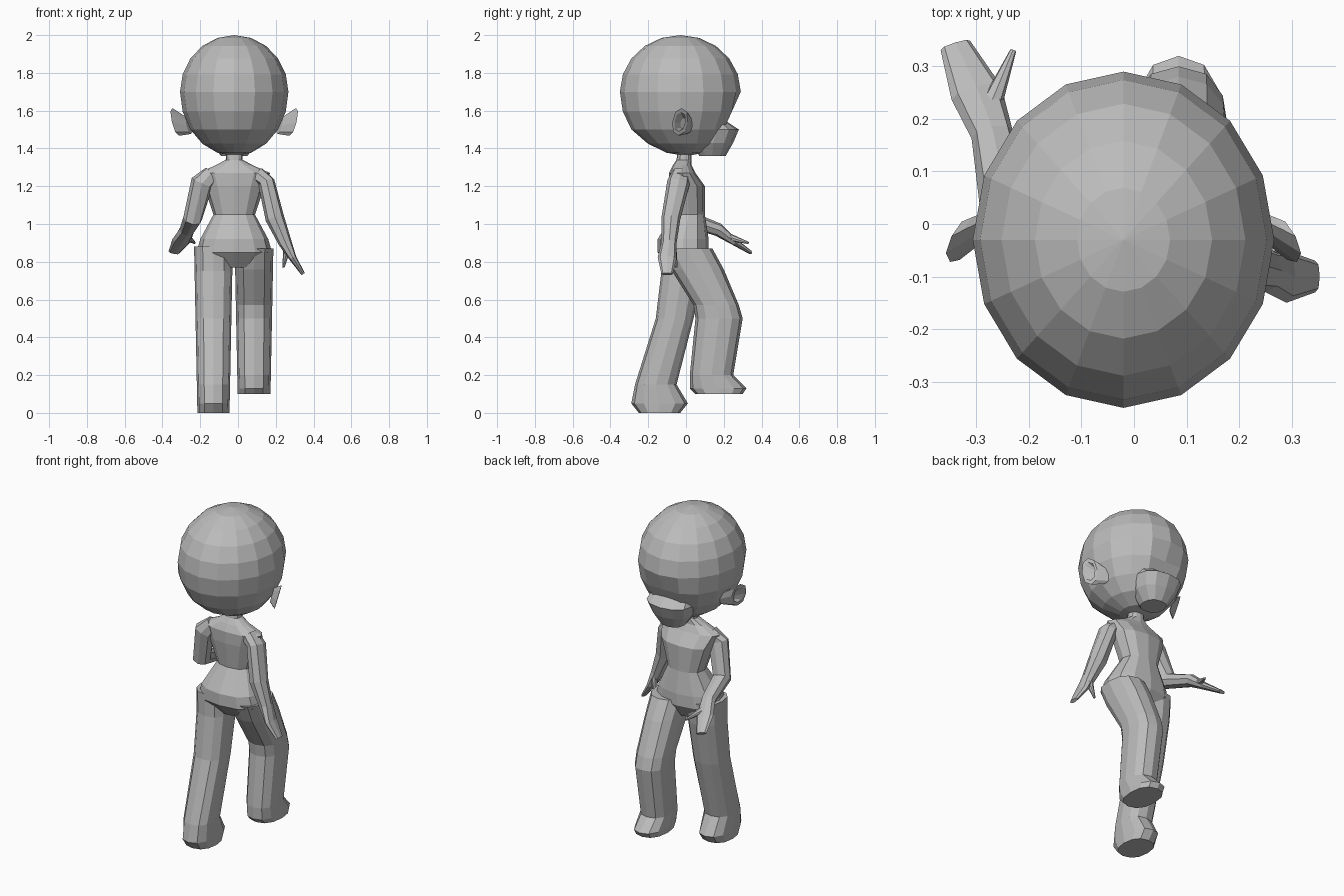
import bpy, bmesh, math
from mathutils import Vector

cube = bpy.data.objects.get("Cube")
if cube:
    bpy.data.objects.remove(cube, do_unlink=True)

CENTRE = -.02  # the body's own middle in x

grey = bpy.data.materials.new("clay_grey")
grey.use_nodes = True
grey.diffuse_color = (.5, .5, .5, 1)
shader = grey.node_tree.nodes["Principled BSDF"]
shader.inputs["Base Color"].default_value = grey.diffuse_color


def finish(name, bm):
    """Turn a bmesh into a flat-shaded grey object."""
    bmesh.ops.recalc_face_normals(bm, faces=bm.faces)
    mesh = bpy.data.meshes.new(name)
    bm.to_mesh(mesh)
    bm.free()
    mesh.materials.append(grey)
    obj = bpy.data.objects.new(name, mesh)
    bpy.context.collection.objects.link(obj)


def skin(name, rings):
    """Join rings of points into a closed surface."""
    bm = bmesh.new()
    loops = [[bm.verts.new(point) for point in ring] for ring in rings]
    count = len(loops[0])
    for lower, upper in zip(loops, loops[1:]):
        for i in range(count):
            j = (i + 1) % count
            bm.faces.new((lower[i], lower[j], upper[j], upper[i]))
    bm.faces.new(loops[0])
    bm.faces.new(loops[-1])
    finish(name, bm)


def rounded(count):
    """Points of a slightly squared unit circle."""
    points = []
    for i in range(count):
        angle = math.tau * i / count
        pair = math.cos(angle), math.sin(angle)
        points.append([math.copysign(abs(v) ** .85, v) for v in pair])
    return points


def stack(name, middle, levels):
    """Level rings, each given as height, half width, back and front."""
    rings = []
    for z, width, back, front in levels:
        y, depth = (back + front) / 2, (front - back) / 2
        rings.append([(middle + u * width, y + v * depth, z) for u, v in rounded(12)])
    skin(name, rings)


def limb(name, path, widths, depths, reference=(1, 0, 0), axis=None):
    """Rings set square to a path, or to a fixed axis."""
    path = [Vector(point) for point in path]
    rings = []
    for k, point in enumerate(path):
        ahead, behind = path[min(k + 1, len(path) - 1)], path[max(k - 1, 0)]
        along = Vector(axis or ahead - behind).normalized()
        across = Vector(reference)
        across = (across - along * across.dot(along)).normalized()
        other = along.cross(across)
        rings.append([point + across * u * widths[k] + other * v * depths[k]
                      for u, v in rounded(8)])
    skin(name, rings)


def head():
    """Faceted ball, flattened at the face and leaning toward the chin."""
    bm = bmesh.new()
    bmesh.ops.create_uvsphere(bm, u_segments=16, v_segments=10, radius=1)
    for vert in bm.verts:
        x, y, z = vert.co
        height = 1.7 + z * (.3 if z > 0 else .34)
        chin_lean = .08 * max(0, -z - .6)
        face_limit = .29 - .45 * max(0, 1.7 - height)
        vert.co = (CENTRE + x * .287, min(y * .32 - .03 + chin_lean, face_limit), height)
    finish("head", bm)


def leg(name, middle, outline):
    """Trouser leg and foot, widening gently toward the hip."""
    stack(name, middle, [(z, .085 + z * .02, back, front) for z, back, front in outline])


def ear(name, side):
    """Shallow cup with a hollow, tilted outward."""
    base, lean = Vector((CENTRE + side * .24, .01, 1.52)), Vector((side, -.6, .3))
    steps, scales = (0, .05, .07, .07, .04), (.6, .9, 1, .7, .4)
    limb(name, [base + lean * step for step in steps],
         [scale * .075 for scale in scales], [scale * .045 for scale in scales],
         reference=(0, 0, 1), axis=(side, .5, -.3))


# Head, jaw ledge and ears
head()
stack("jaw", CENTRE, [(1.36, .07, .07, .21), (1.43, .12, .04, .25),
                      (1.5, .14, .04, .28), (1.54, .13, .06, .22)])
ear("left_ear", 1)
ear("right_ear", -1)

# Torso, from the crotch up through the neck
stack("torso", CENTRE, [(.77, .12, -.08, .07), (.85, .2, -.15, .12),
                        (.92, .18, -.15, .12), (1.05, .11, -.07, .1),
                        (1.2, .16, -.09, .1), (1.27, .19, -.09, .05),
                        (1.31, .1, -.07, .03), (1.34, .045, -.05, .03),
                        (1.43, .04, -.04, .03)])

# The right leg stands back, the left one steps forward
leg("right_leg", -.13, [(0, -.25, -.03), (.05, -.29, .01), (.15, -.27, -.05),
                        (.5, -.16, .04), (.75, -.13, .09), (.88, -.13, .1)])
leg("left_leg", .085, [(.1, .05, .3), (.13, .02, .32), (.2, .02, .25), (.5, .05, .3),
                       (.57, .04, .28), (.76, -.08, .2), (.87, -.13, .14)])

# Arms from shoulder to fingertips: the left hangs, the right reaches forward
BROAD = (.05, .06, .05, .04, .05, .03)
SLIM = (.045, .045, .05, .035, .02, .01)
limb("left_arm", [(.1, -.03, 1.26), (.15, -.04, 1.22), (.195, -.08, 1.03),
                  (.25, -.09, .9), (.29, -.1, .82), (.345, -.1, .735)], SLIM, BROAD)
limb("right_arm", [(-.14, -.03, 1.26), (-.19, -.04, 1.22), (-.24, 0, 1.03),
                   (-.27, .17, .97), (-.3, .25, .91), (-.34, .34, .85)], BROAD, SLIM)

# Thumbs
THUMB = (.02, .006)
limb("left_thumb", [(.26, -.07, .87), (.24, -.05, .77)], THUMB, THUMB)
limb("right_thumb", [(-.27, .23, .93), (-.23, .33, .9)], THUMB, THUMB)
